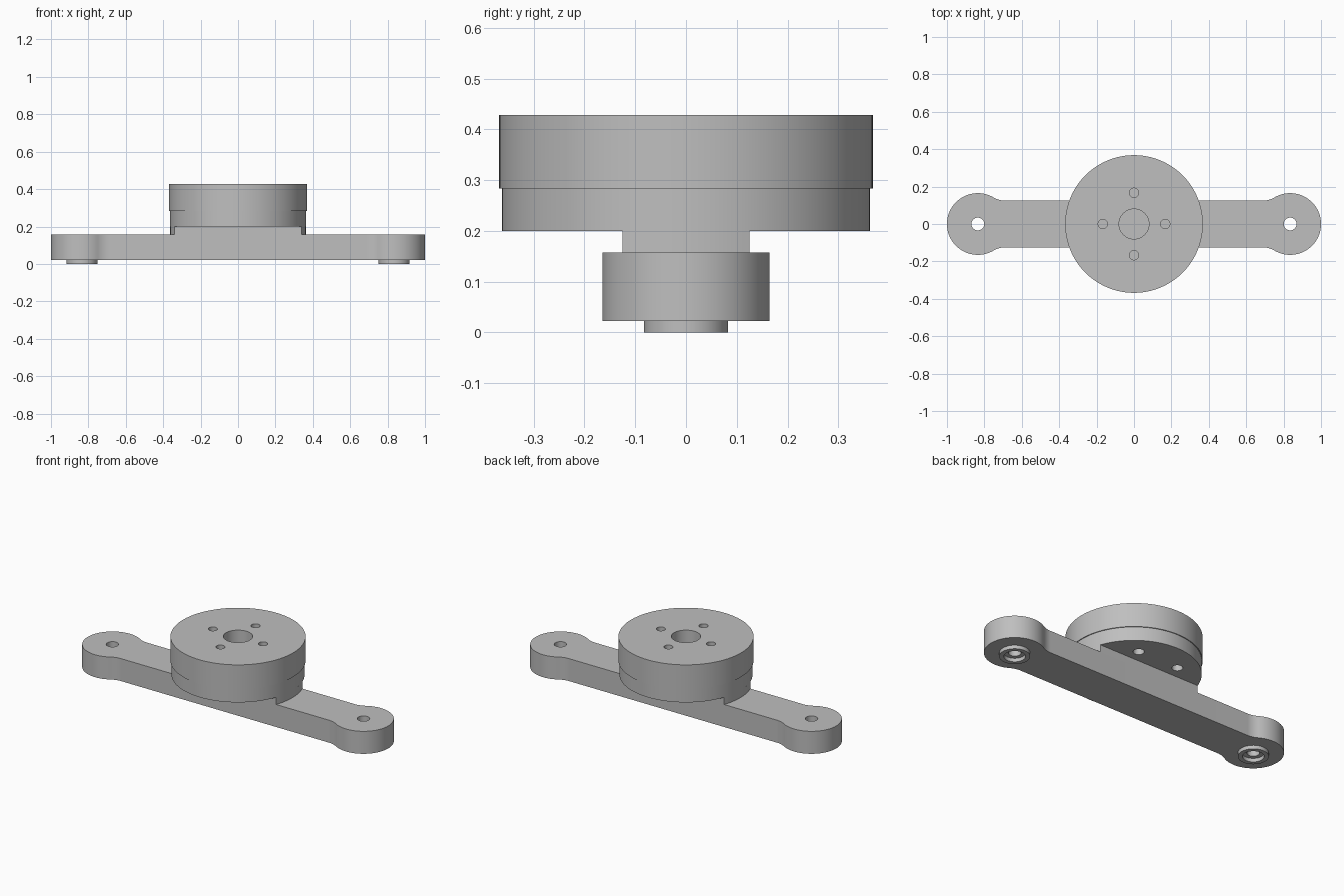
import bpy, bmesh
from math import sin, cos, pi, asin, atan2, sqrt, radians

if "Cube" in bpy.data.objects:
    bpy.data.objects.remove(bpy.data.objects["Cube"], do_unlink=True)

metal = bpy.data.materials.new("satin grey")
metal.use_nodes = True
GREY = (0.52, 0.52, 0.52, 1)
metal.diffuse_color = GREY
metal.node_tree.nodes["Principled BSDF"].inputs["Base Color"].default_value = GREY


def arc(cx, cy, r, a0, a1, n):
    return [(cx + r * cos(a0 + (a1 - a0) * i / n),
             cy + r * sin(a0 + (a1 - a0) * i / n)) for i in range(n + 1)]


def circle(cx, cy, r, n=96):
    return arc(cx, cy, r, 0, 2 * pi, n)[:-1]


def plate(name, loops, z0, z1):
    """Extrude an outline (first loop) with holes (other loops) from z0 to z1."""
    bm = bmesh.new()
    edges = []
    for loop in loops:
        vs = [bm.verts.new((x, y, z0)) for x, y in loop]
        edges += [bm.edges.new((vs[i - 1], vs[i])) for i in range(len(vs))]
    bmesh.ops.triangle_fill(bm, use_beauty=True, edges=edges, normal=(0, 0, 1))
    ext = bmesh.ops.extrude_face_region(bm, geom=bm.faces[:], use_keep_orig=True)
    top = [g for g in ext["geom"] if isinstance(g, bmesh.types.BMVert)]
    bmesh.ops.translate(bm, verts=top, vec=(0, 0, z1 - z0))
    bmesh.ops.recalc_face_normals(bm, faces=bm.faces[:])
    me = bpy.data.meshes.new(name)
    bm.to_mesh(me)
    bm.free()
    ob = bpy.data.objects.new(name, me)
    bpy.context.collection.objects.link(ob)
    me.materials.append(metal)
    bpy.ops.object.select_all(action='DESELECT')
    ob.select_set(True)
    bpy.context.view_layer.objects.active = ob
    bpy.ops.object.shade_smooth_by_angle(angle=radians(30))
    return ob


HALF, END_X, END_R, FILLET = 0.125, 0.835, 0.165, 0.12
BAR_Z0, BAR_Z1, DISC_Z, STEP_Z, TOP_Z = 0.022, 0.157, 0.2, 0.283, 0.428
DISC_R = 0.363

# Arm: straight bar blending through fillets into round ends
fy = HALF + FILLET
fdx = sqrt((END_R + FILLET) ** 2 - fy ** 2)
a = atan2(fy, -fdx)
upper = arc(END_X - fdx, fy, FILLET, -pi / 2, a - pi, 12)
lower = [(x, -y) for x, y in upper]
right_end = lower + arc(END_X, 0, END_R, -a, a, 72)[1:-1] + upper[::-1]
left_end = [(-x, -y) for x, y in right_end]
end_holes = [circle(s * END_X, 0, 0.034, 40) for s in (-1, 1)]
plate("arm", [right_end + left_end] + end_holes, BAR_Z0, BAR_Z1)

# Raised pad under the disc, as wide as the arm with rounded ends
b = asin(HALF / DISC_R)
plate("raised_pad", [arc(0, 0, DISC_R, -b, b, 16) + arc(0, 0, DISC_R, pi - b, pi + b, 16)],
      BAR_Z1, DISC_Z)

# Lower disc with screw holes in its underside
under = [circle(sx * 0.135, sy * 0.2, 0.03, 32) for sx in (-1, 1) for sy in (-1, 1)]
plate("lower_disc", [circle(0, 0, DISC_R, 128)] + under, DISC_Z, STEP_Z)

# Upper disc with a centre bore and four pin holes
pins = [circle(0.167 * cos(k * pi / 2), 0.167 * sin(k * pi / 2), 0.025, 32) for k in range(4)]
plate("upper_disc", [circle(0, 0, 0.368, 128), circle(0, 0, 0.08, 64)] + pins, STEP_Z, TOP_Z)

# Ring feet around the end holes
for side, s in (("left", 1), ("right", -1)):
    plate(side + "_foot_ring", [circle(s * END_X, 0, 0.083, 64), circle(s * END_X, 0, 0.058, 64)],
          0, BAR_Z0)
